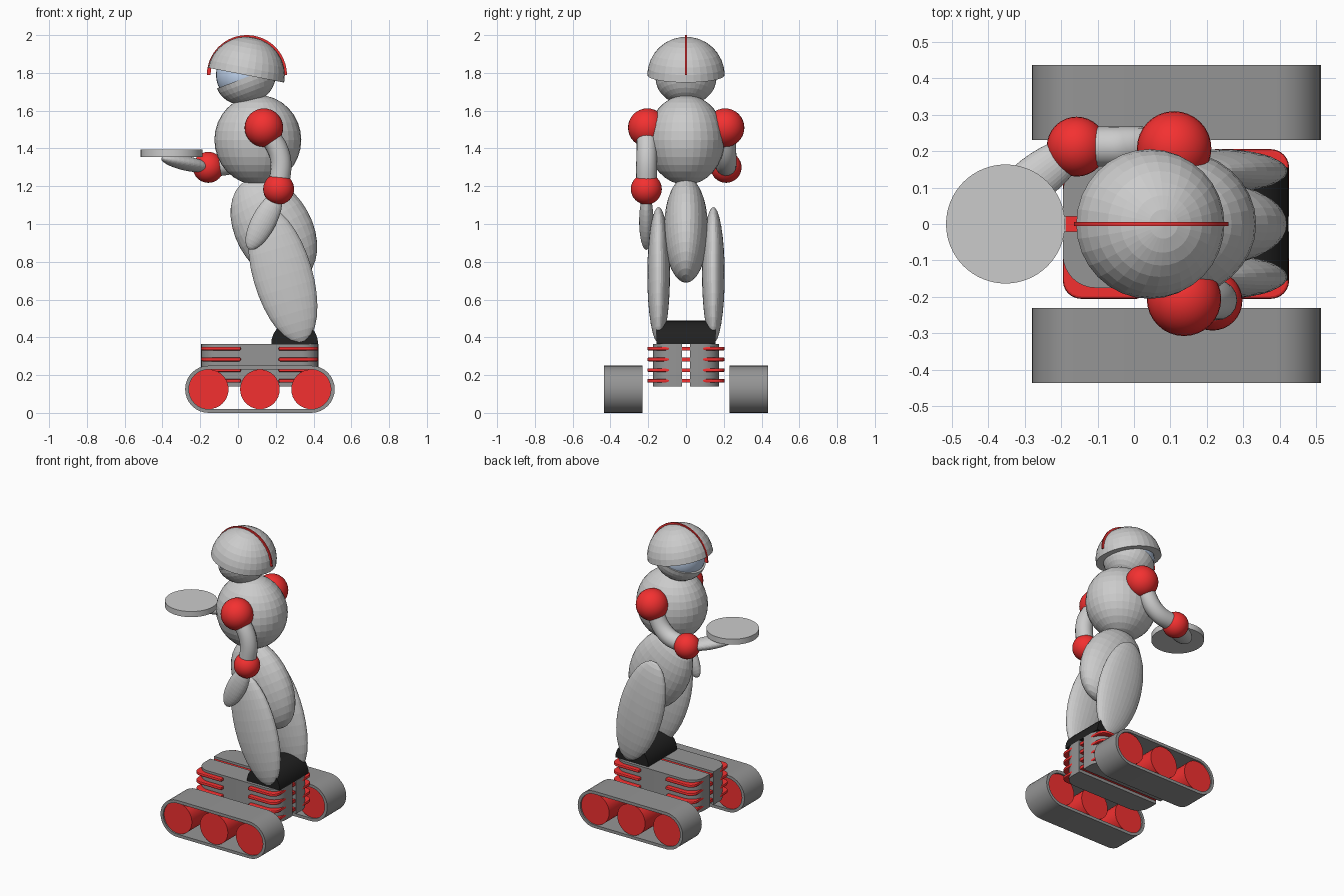
import bpy, bmesh, math
from mathutils import Vector, Matrix

if "Cube" in bpy.data.objects:
    bpy.data.objects.remove(bpy.data.objects["Cube"])


def material(name, rgb):
    m = bpy.data.materials.new(name)
    m.diffuse_color = (*rgb, 1)
    m.use_nodes = True
    m.node_tree.nodes["Principled BSDF"].inputs["Base Color"].default_value = m.diffuse_color
    return m


RED = material("red", (0.9, 0.03, 0.03))
DARK = material("dark_grey", (0.3, 0.3, 0.3))
BLACK = material("black", (0.015, 0.015, 0.015))
BLUE = material("pale_blue", (0.55, 0.68, 0.88))


def finish(bm, name, mat=None, smooth=False):
    bmesh.ops.recalc_face_normals(bm, faces=bm.faces)
    me = bpy.data.meshes.new(name)
    bm.to_mesh(me)
    bm.free()
    ob = bpy.data.objects.new(name, me)
    bpy.context.collection.objects.link(ob)
    if mat:
        me.materials.append(mat)
    if smooth:
        bpy.ops.object.select_all(action='DESELECT')
        ob.select_set(True)
        bpy.context.view_layer.objects.active = ob
        bpy.ops.object.shade_smooth_by_angle()
    return ob


def ellipsoid(name, loc, size, tilt=0, axis=None, mat=None, smooth=False, half=0):
    """Ellipsoid tilted about y or aimed along axis; half=1/-1 keeps the top/bottom."""
    bm = bmesh.new()
    bmesh.ops.create_uvsphere(bm, u_segments=32, v_segments=16, radius=1)
    if half:
        bmesh.ops.delete(bm, geom=[v for v in bm.verts if v.co.z * half < -1e-4],
                         context='VERTS')
        bmesh.ops.holes_fill(bm, edges=bm.edges, sides=0)
    rot = Matrix.Rotation(math.radians(tilt), 4, 'Y')
    if axis:
        rot = Vector(axis).to_track_quat('Z', 'Y').to_matrix().to_4x4()
    bm.transform(Matrix.Translation(loc) @ rot @ Matrix.Diagonal((*size, 1)))
    return finish(bm, name, mat, smooth)


def prism(name, points, depth, mat=None, smooth=False):
    """Closed outline of 3D points pushed along depth."""
    bm = bmesh.new()
    face = bm.faces.new([bm.verts.new(p) for p in points])
    out = bmesh.ops.extrude_face_region(bm, geom=[face], use_keep_orig=True)
    bmesh.ops.translate(bm, vec=depth,
                        verts=[v for v in out['geom'] if isinstance(v, bmesh.types.BMVert)])
    return finish(bm, name, mat, smooth)


def band(name, outer, inner, y0, y1, closed, mat):
    """Strap with thickness between two x-z outlines."""
    bm = bmesh.new()
    rings = [[bm.verts.new(p) for p in ((a[0], y0, a[1]), (a[0], y1, a[1]),
                                        (b[0], y1, b[1]), (b[0], y0, b[1]))]
             for a, b in zip(outer, inner)]
    pairs = list(zip(rings, rings[1:] + rings[:1]))
    if not closed:
        pairs.pop()
        bm.faces.new(rings[0])
        bm.faces.new(rings[-1])
    for r, s in pairs:
        for k in range(4):
            j = (k + 1) % 4
            bm.faces.new((r[k], r[j], s[j], s[k]))
    return finish(bm, name, mat, True)


def arc(cx, cz, r, a0, a1, n):
    return [(cx + r * math.cos(math.radians(a0 + (a1 - a0) * i / n)),
             cz + r * math.sin(math.radians(a0 + (a1 - a0) * i / n))) for i in range(n + 1)]


def stadium(r):
    return arc(0.387, 0.125, r, -90, 90, 16) + arc(-0.155, 0.125, r, 90, 270, 16)


def tube(name, points, radius):
    cu = bpy.data.curves.new(name, 'CURVE')
    cu.dimensions = '3D'
    cu.bevel_depth = radius
    cu.bevel_resolution = 6
    cu.use_fill_caps = True
    sp = cu.splines.new('BEZIER')
    sp.bezier_points.add(len(points) - 1)
    for bp, p in zip(sp.bezier_points, points):
        bp.co = p
        bp.handle_left_type = bp.handle_right_type = 'AUTO'
    ob = bpy.data.objects.new(name, cu)
    bpy.context.collection.objects.link(ob)


# tracks, wheels and the split chassis
for s, side in ((-1, "right"), (1, "left")):
    band(side + "_track_belt", stadium(0.125), stadium(0.105), s * 0.23, s * 0.435, True, DARK)
    for i, x in enumerate((-0.155, 0.116, 0.387)):
        prism(f"{side}_wheel_{i}", [(px, s * 0.24, pz) for px, pz in arc(x, 0.125, 0.105, 0, 348.75, 31)],
              (0, s * 0.185, 0), RED, True)
    outline = ([(-0.195, 0.02), (0.425, 0.02)] + arc(0.335, 0.085, 0.09, 0, 90, 8)
               + arc(-0.105, 0.085, 0.09, 90, 180, 8))
    prism(side + "_chassis", [(x, s * y, 0.14) for x, y in outline], (0, 0, 0.225), DARK, True)
    # corner fins wrap the four chassis corners
    fin = [(0.215, 0.085), (0.425, 0.085)] + arc(0.375, 0.155, 0.05, 0, 90, 6) + [(0.215, 0.205)]
    for z in (0.17, 0.226, 0.283, 0.34):
        for e, end in ((1, "rear"), (-1, "front")):
            ob = prism(f"{side}_{end}_fin", [(0.115 + e * (x - 0.115), s * y, z - 0.01) for x, y in fin],
                       (0, 0, 0.02), RED)
            bev = ob.modifiers.new("bevel", 'BEVEL')
            bev.width, bev.segments = 0.007, 2
    # thigh
    ellipsoid(side + "_leg", (0.237, s * 0.145, 0.73), (0.157, 0.06, 0.372), tilt=-16.3)

for z in (0.17, 0.226, 0.283, 0.34):
    prism("centre_bar", [(-0.188, -0.021, z - 0.01), (0.418, -0.021, z - 0.01),
                         (0.418, 0.021, z - 0.01), (-0.188, 0.021, z - 0.01)], (0, 0, 0.02), RED)

# half-round ankle block
prism("ankle_block", [(x, -0.155, z) for x, z in arc(0.3, 0.365, 0.124, 0, 180, 16)],
      (0, 0.31, 0), BLACK, True)

# body
ellipsoid("abdomen", (0.19, 0, 0.97), (0.203, 0.117, 0.30), tilt=-29)
ellipsoid("torso", (0.105, 0, 1.445), (0.23, 0.205, 0.238))

# head, visor, helmet and crest
ellipsoid("head", (0.04, 0, 1.775), (0.162, 0.162, 0.142), tilt=-20.7, half=-1)
ellipsoid("visor", (0.04, 0, 1.79), (0.157, 0.157, 0.15), mat=BLUE, smooth=True)
ellipsoid("helmet", (0.043, 0, 1.788), (0.205, 0.205, 0.203), tilt=11, half=1)
band("helmet_crest", arc(0.047, 1.788, 0.212, 0, 180, 32), arc(0.047, 1.788, 0.192, 0, 180, 32),
     -0.005, 0.005, False, RED)

# arms: shoulder ball, curved upper arm, elbow ball, forearm
arms = (("right", (0.137, -0.205, 1.51), (0.222, -0.208, 1.36), (0.215, -0.21, 1.185)),
        ("left", (0.11, 0.207, 1.51), (0.0, 0.212, 1.34), (-0.157, 0.212, 1.30)))
for side, shoulder, mid, elbow in arms:
    ellipsoid(side + "_shoulder", shoulder, (0.102,) * 3, mat=RED, smooth=True)
    ellipsoid(side + "_elbow", elbow, (0.082,) * 3, mat=RED, smooth=True)
    tube(side + "_upper_arm", (shoulder, mid, elbow), 0.055)
ellipsoid("right_forearm", (0.137, -0.21, 1.015), (0.065, 0.038, 0.168), tilt=28)
ellipsoid("left_forearm", (-0.27, 0.125, 1.32), (0.063, 0.038, 0.168), axis=(-0.78, -0.6, 0.17))

# round serving tray
prism("tray", [(x, y, 1.356) for x, y in arc(-0.352, 0, 0.163, 0, 354.375, 63)], (0, 0, 0.038), smooth=True)
